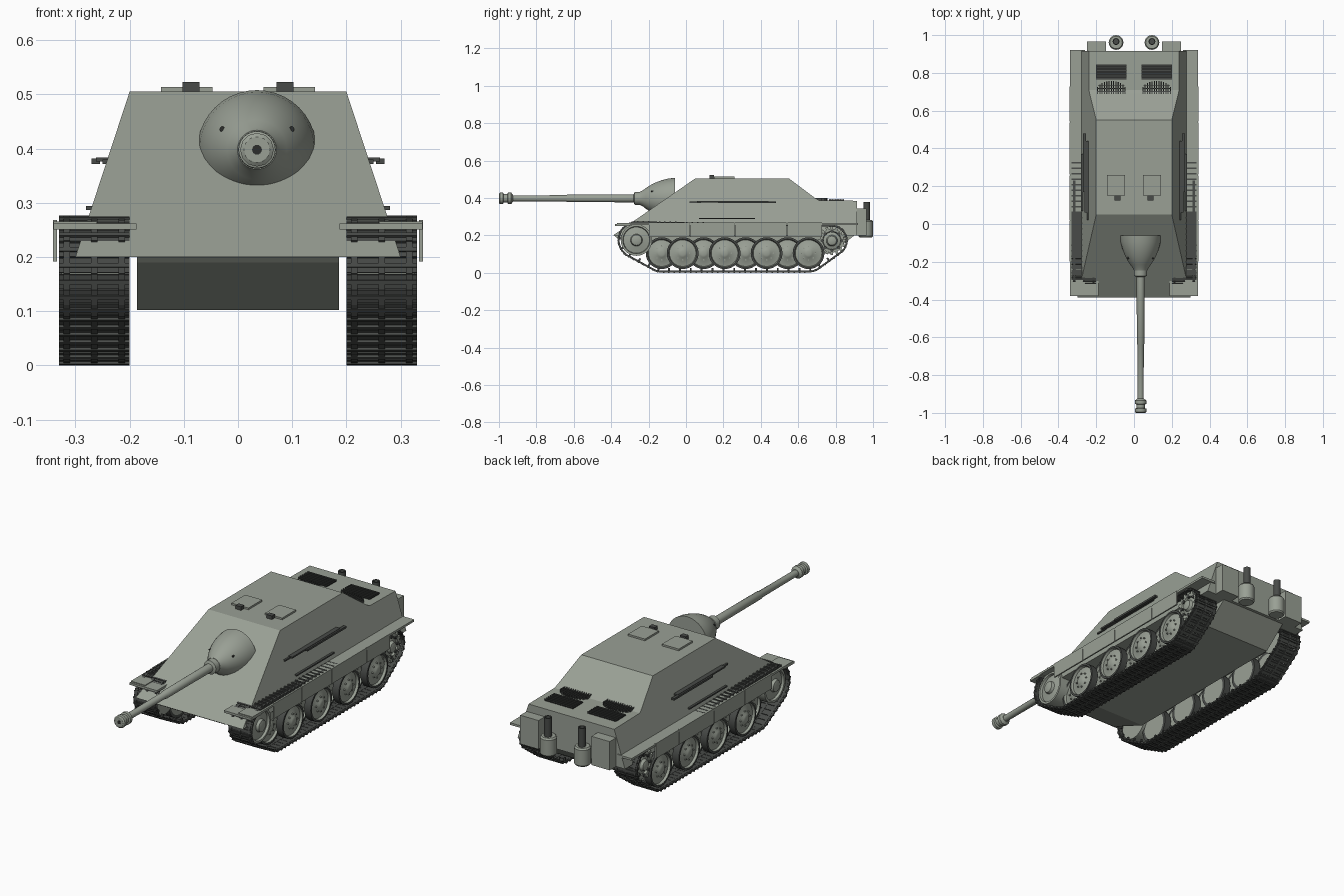
import bpy, bmesh, math
from mathutils import Matrix, Vector

cube = bpy.data.objects.get("Cube")
if cube:
    bpy.data.objects.remove(cube, do_unlink=True)


def material(name, rgb):
    m = bpy.data.materials.new(name)
    m.use_nodes = True
    m.diffuse_color = (*rgb, 1)
    m.node_tree.nodes["Principled BSDF"].inputs["Base Color"].default_value = (*rgb, 1)
    return m


GREY = material("field grey paint", (0.32, 0.35, 0.30))
STEEL = material("dark track steel", (0.065, 0.07, 0.065))
BLACK = material("soot black", (0.025, 0.027, 0.025))


def finish(name, bm, mats, mirror=False, smooth=False):
    """Turn a bmesh in world coordinates into an object."""
    bmesh.ops.remove_doubles(bm, verts=bm.verts, dist=1e-5)
    bmesh.ops.recalc_face_normals(bm, faces=bm.faces)
    me = bpy.data.meshes.new(name)
    bm.to_mesh(me)
    bm.free()
    for m in mats:
        me.materials.append(m)
    if smooth:
        for p in me.polygons:
            p.use_smooth = True
        me.set_sharp_from_angle(angle=math.radians(35))
    ob = bpy.data.objects.new(name, me)
    bpy.context.scene.collection.objects.link(ob)
    if mirror:
        ob.modifiers.new("Mirror", 'MIRROR')
    return ob


def add_box(bm, x, y, z, matrix=None):
    """Box from three (low, high) ranges."""
    size = Matrix.Diagonal((x[1] - x[0], y[1] - y[0], z[1] - z[0], 1))
    mid = Matrix.Translation((sum(x) / 2, sum(y) / 2, sum(z) / 2))
    bmesh.ops.create_cube(bm, size=1, matrix=(matrix or Matrix()) @ mid @ size)


def box(name, x, y, z, mat=GREY, mirror=False):
    bm = bmesh.new()
    add_box(bm, x, y, z)
    return finish(name, bm, [mat], mirror)


def add_lathe(bm, profile, axis, centre, segs, mat=lambda i: 0):
    """Spin (distance along axis, radius) points; mat picks a slot per band."""
    rot = {'X': Matrix.Rotation(math.pi / 2, 3, 'Y'),
           'Y': Matrix.Rotation(-math.pi / 2, 3, 'X'), 'Z': Matrix.Identity(3)}[axis]
    rings = []
    for d, r in profile:
        rings.append([bm.verts.new(Vector(centre) + rot @ Vector((
            r * math.cos(k * math.tau / segs), r * math.sin(k * math.tau / segs), d)))
            for k in range(segs)])
    for i in range(len(rings) - 1):
        for k in range(segs):
            n = (k + 1) % segs
            f = bm.faces.new((rings[i][k], rings[i][n], rings[i + 1][n], rings[i + 1][k]))
            f.material_index = mat(i)
    for ring, i in ((rings[0], 0), (rings[-1], len(rings) - 2)):
        bm.faces.new(ring).material_index = mat(i)


def lathe(name, profile, axis, centre, segs=24, mats=(GREY,), mirror=False, mat=lambda i: 0):
    bm = bmesh.new()
    add_lathe(bm, profile, axis, centre, segs, mat)
    return finish(name, bm, mats, mirror, True)


def prism(name, profile, half_width):
    """Side profile (y, z) spanned across x, with a width that depends on z."""
    bm = bmesh.new()
    left = [bm.verts.new((half_width(z), y, z)) for y, z in profile]
    right = [bm.verts.new((-half_width(z), y, z)) for y, z in profile]
    bm.faces.new(left)
    bm.faces.new(right)
    for i in range(len(profile)):
        j = (i + 1) % len(profile)
        bm.faces.new((left[i], left[j], right[j], right[i]))
    return finish(name, bm, [GREY])


# Hull: sloped casemate and narrow lower tub
def side_x(z):
    return 0.2 + (0.505 - z) * 0.328


prism("casemate_hull", [(-0.39, 0.2), (0.05, 0.505), (0.55, 0.505), (0.69, 0.4),
                        (0.71, 0.388), (0.915, 0.385), (0.915, 0.2)], side_x)
prism("lower_hull", [(-0.385, 0.2), (-0.375, 0.19), (-0.16, 0.102), (0.78, 0.102),
                     (0.9, 0.2)], lambda z: 0.186)

# Fenders and side skirts
box("fender", (0.26, 0.34), (-0.37, 0.92), (0.255, 0.266), mirror=True)
box("front_flap", (0.187, 0.34), (-0.38, -0.3), (0.251, 0.262), mirror=True)
bm = bmesh.new()
edges = [-0.2, 0.02, 0.26, 0.54, 0.73]
for a, b in zip(edges, edges[1:]):
    add_box(bm, (0.334, 0.341), (a + 0.002, b - 0.002), (0.192, 0.268))
finish("side_skirts", bm, [GREY], True)

# Long tool and rod on the casemate sides
bm = bmesh.new()
add_box(bm, (0.235, 0.262), (0.06, 0.44), (0.376, 0.384))
add_box(bm, (0.255, 0.27), (0.17, 0.48), (0.372, 0.382))
add_box(bm, (0.235, 0.25), (0.02, 0.08), (0.372, 0.38))
add_box(bm, (0.265, 0.28), (0.07, 0.37), (0.287, 0.294))
finish("side_tools", bm, [STEEL], True)

# Gun: mantlet, collar, barrel, muzzle brake
GX, GZ = 0.035, 0.398
lathe("mantlet", [(-0.245, 0.036), (-0.232, 0.042), (-0.215, 0.055), (-0.195, 0.068),
                  (-0.165, 0.084), (-0.13, 0.097), (-0.095, 0.106), (-0.06, 0.11)],
      'Y', (GX, 0, GZ), 40)
lathe("gun_barrel", [(-0.95, 0.016), (-0.64, 0.017), (-0.635, 0.02), (-0.28, 0.021),
                     (-0.275, 0.034), (-0.2, 0.036)], 'Y', (GX, 0, GZ))
lathe("muzzle_brake", [(-1, 0.024), (-0.995, 0.031), (-0.978, 0.031), (-0.975, 0.023),
                       (-0.955, 0.023), (-0.952, 0.031), (-0.935, 0.031), (-0.925, 0.018)],
      'Y', (GX, 0, GZ), 12)
lathe("gun_bore", [(-1.001, 0.009), (-0.99, 0.009)], 'Y', (GX, 0, GZ), 16, (BLACK,))
bm = bmesh.new()
for s in (-1, 1):
    add_lathe(bm, [(-0.186, 0.005), (-0.15, 0.005)], 'Y', (GX + s * 0.064, 0, 0.436), 12)
finish("sight_openings", bm, [BLACK])

# Roof hatches and periscopes
box("roof_hatch", (0.047, 0.142), (0.15, 0.26), (0.504, 0.514), mirror=True)
box("periscope", (0.071, 0.102), (0.125, 0.15), (0.5, 0.523), STEEL, True)

# Engine deck: dark louvred grilles and arched mesh vents
box("engine_grille", (0.04, 0.2), (0.765, 0.845), (0.38, 0.391), BLACK, True)
bm = bmesh.new()
for i in range(6):
    y = 0.768 + i * 0.0142
    add_box(bm, (0.04, 0.2), (y, y + 0.004), (0.385, 0.395))
finish("grille_slats", bm, [STEEL], True)
bm = bmesh.new()
for i in range(13):
    t = i / 6 - 1
    x = 0.12 + t * 0.073
    add_box(bm, (x - 0.003, x + 0.003), (0.69, 0.712 + 0.045 * math.sqrt(1 - 0.9 * t * t)),
            (0.385, 0.4))
for y in (0.7, 0.715, 0.73):
    add_box(bm, (0.05, 0.19), (y, y + 0.004), (0.385, 0.397))
finish("arched_vents", bm, [STEEL], True)

# Rear stowage boxes and exhausts
box("rear_box", (0.148, 0.25), (0.91, 0.966), (0.2, 0.345), mirror=True)
lathe("exhaust_pot", [(0.19, 0.034), (0.197, 0.039), (0.275, 0.039), (0.283, 0.033)],
      'Z', (0.095, 0.961, 0), 20, mirror=True)
lathe("exhaust_pipe", [(0.27, 0.018), (0.378, 0.018), (0.378, 0.013), (0.36, 0.013)],
      'Z', (0.095, 0.966, 0), 16, (STEEL,), True)

# Interleaved road wheels: painted dish, dark tyre, hub and bolts
bm = bmesh.new()
for i in range(8):
    y, off = -0.13 + i * 0.1122, 0.285 if i % 2 else 0.235
    add_lathe(bm, [(off, 0.03), (off, 0.07), (off, 0.085), (off + 0.036, 0.085),
                   (off + 0.036, 0.075), (off + 0.024, 0.071), (off + 0.03, 0.035),
                   (off + 0.04, 0.022), (off + 0.043, 0.012)],
              'X', (0, y, 0.105), 28, lambda k: 1 if k in (1, 2, 3) else 0)
    for k in range(8):
        a = k * math.tau / 8
        add_lathe(bm, [(off + 0.02, 0.004), (off + 0.037, 0.004)], 'X',
                  (0, y + 0.036 * math.cos(a), 0.105 + 0.036 * math.sin(a)), 6)
finish("road_wheels", bm, [GREY, STEEL], True, True)

# Front idler and rear drive sprocket
IDLER, SPROCKET = (-0.265, 0.175), (0.78, 0.172)
lathe("front_idler", [(0.22, 0.084), (0.312, 0.084), (0.312, 0.073), (0.3, 0.07),
                      (0.308, 0.032), (0.322, 0.028), (0.326, 0.015)],
      'X', (0, *IDLER), 28, mirror=True)
bm = bmesh.new()
add_lathe(bm, [(0.22, 0.064), (0.312, 0.064), (0.312, 0.05), (0.302, 0.046), (0.308, 0.03),
               (0.322, 0.024), (0.326, 0.012)], 'X', (0, *SPROCKET), 28)
for k in range(16):
    turn = Matrix.Translation((0, *SPROCKET)) @ Matrix.Rotation(k * math.tau / 16, 4, 'X')
    add_box(bm, (0.3, 0.312), (-0.007, 0.007), (0.055, 0.077), turn)
finish("drive_sprocket", bm, [GREY], True, True)
bm = bmesh.new()
for k in range(8):
    a = k * math.tau / 8
    add_lathe(bm, [(0.3, 0.009), (0.314, 0.009)], 'X',
              (0, SPROCKET[0] + 0.052 * math.cos(a), SPROCKET[1] + 0.052 * math.sin(a)), 10)
finish("sprocket_holes", bm, [STEEL], True)

# Track path: taut belt round the four end circles
circles = [(Vector((-0.13, 0.105)), 0.097), (Vector((0.655, 0.105)), 0.097),
           (Vector(SPROCKET), 0.078), (Vector(IDLER), 0.094)]
normals = []
for i in range(4):
    (c1, r1), (c2, r2) = circles[i], circles[(i + 1) % 4]
    d = c2 - c1
    normals.append(math.atan2(d.y, d.x) - math.acos((r1 - r2) / d.length))
path = []
for i, (c, r) in enumerate(circles):
    a0 = normals[i - 1]
    sweep = (normals[i] - a0) % math.tau
    for k in range(13):
        a = a0 + sweep * k / 12
        path.append(c + r * Vector((math.cos(a), math.sin(a))))
path.append(path[0])
total = sum((b - a).length for a, b in zip(path, path[1:]))

# Track links: plate, grouser bar and guide teeth, spaced evenly along the path
LINKS = 92
pitch = total / LINKS
bm = bmesh.new()
walked, n = 0.0, 0
for a, b in zip(path, path[1:]):
    seg = (b - a).length
    while n < LINKS and n * pitch < walked + seg:
        p = a.lerp(b, (n * pitch - walked) / seg)
        turn = Matrix.Translation((0, p.x, p.y)) @ Matrix.Rotation(
            math.atan2(b.y - a.y, b.x - a.x), 4, 'X')
        h = pitch * 0.46
        add_box(bm, (0.2, 0.33), (-h, h), (-0.003, 0.003), turn)
        add_box(bm, (0.2, 0.33), (-0.004, 0.004), (-0.008, 0), turn)
        for x in (0.214, 0.265, 0.316):
            add_box(bm, (x - 0.006, x + 0.006), (-h * 1.15, h * 1.15), (-0.006, 0.004), turn)
        if n % 2:
            add_box(bm, (0.208, 0.216), (-0.005, 0.005), (0, 0.018), turn)
        n += 1
    walked += seg
finish("track", bm, [STEEL], True)
